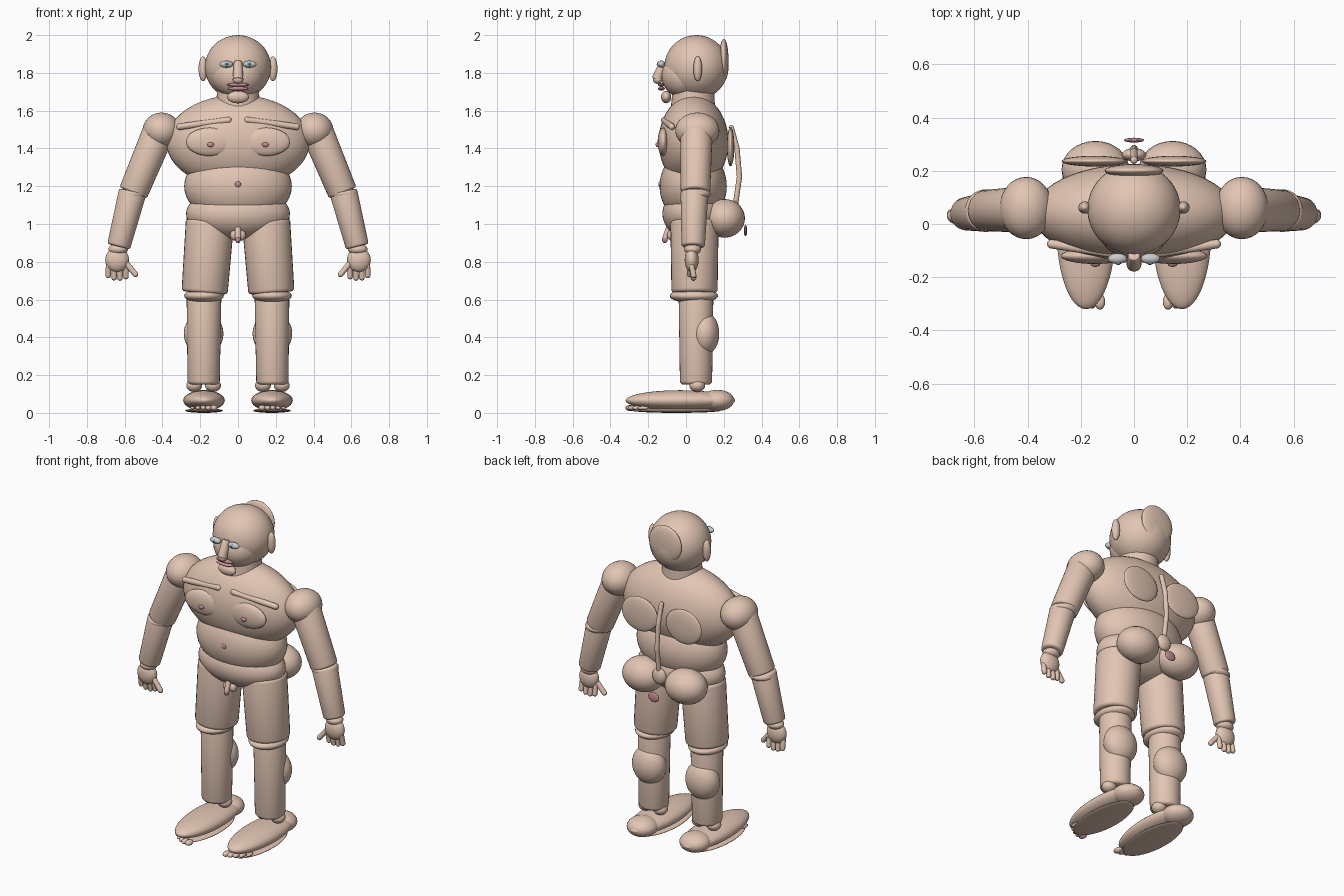
import bpy, bmesh, math
from mathutils import Vector, Matrix


def material(name, rgb):
    m = bpy.data.materials.new(name)
    m.diffuse_color = (*rgb, 1)
    return m


SKIN = material("skin", (0.76, 0.56, 0.45))
PINK = material("pink", (0.55, 0.27, 0.29))
WHITE = material("eye_white", (0.9, 0.92, 0.92))
BLUE = material("iris_blue", (0.3, 0.5, 0.6))
DARK = material("pupil_dark", (0.03, 0.03, 0.03))


def finish(name, bm, mat):
    for f in bm.faces:
        f.smooth = True
    for e in bm.edges:
        if len(e.link_faces) == 2 and e.calc_face_angle(0) > math.radians(40):
            e.smooth = False
    me = bpy.data.meshes.new(name)
    bm.to_mesh(me)
    bm.free()
    me.materials.append(mat)
    ob = bpy.data.objects.new(name, me)
    bpy.context.collection.objects.link(ob)
    return ob


def ball(name, c, r, mat=SKIN, seg=32):
    bm = bmesh.new()
    bmesh.ops.create_uvsphere(bm, u_segments=seg, v_segments=seg // 2, radius=1)
    bm.transform(Matrix.Translation(c) @ Matrix.Diagonal((*r, 1)))
    return finish(name, bm, mat)


def rod(name, a, b, r1, r2, mat=SKIN, bevel=0.0, seg=32):
    a, b = Vector(a), Vector(b)
    d = b - a
    bm = bmesh.new()
    bmesh.ops.create_cone(bm, cap_ends=True, segments=seg, radius1=r1, radius2=r2, depth=d.length)
    if bevel:
        rim = [e for e in bm.edges if any(len(f.verts) > 4 for f in e.link_faces)]
        bmesh.ops.bevel(bm, geom=rim, offset=bevel, segments=3, profile=0.5, affect='EDGES')
    bm.transform(Matrix.Translation((a + b) / 2) @ d.to_track_quat('Z', 'Y').to_matrix().to_4x4())
    return finish(name, bm, mat)


def capsule(name, a, b, r, seg=16):
    rod(name, a, b, r, r, seg=seg)
    for tag, p in (("start", a), ("end", b)):
        ball(f"{name}_{tag}", p, (r, r, r), seg=seg)


# Head and neck
ball("head", (0, 0.055, 1.83), (0.175, 0.17, 0.17), seg=48)
ball("face", (0, -0.005, 1.785), (0.14, 0.125, 0.12))
ball("back_of_head", (0, 0.2, 1.87), (0.11, 0.025, 0.11))
rod("neck", (0, 0.035, 1.56), (0, 0.04, 1.72), 0.12, 0.11)
ball("chin", (0, -0.105, 1.672), (0.058, 0.027, 0.033))
rod("nose", (0, -0.155, 1.765), (0, -0.115, 1.86), 0.028, 0.022, bevel=0.006)
ball("nose_tip", (0, -0.15, 1.765), (0.028, 0.025, 0.023))
ball("upper_lip", (0, -0.13, 1.737), (0.058, 0.018, 0.01), PINK)
ball("lower_lip", (0, -0.13, 1.717), (0.055, 0.018, 0.011), PINK)

# Torso
ball("chest", (0, 0.04, 1.435), (0.38, 0.185, 0.248), seg=48)
ball("abdomen", (0, 0.038, 1.2), (0.285, 0.178, 0.2), seg=48)
ball("hips", (0, 0.04, 1.055), (0.275, 0.165, 0.14), seg=48)
ball("navel", (0, -0.138, 1.21), (0.016, 0.008, 0.016), PINK, 16)

# Spine and tail bone
spine = [(0, 0.24, 1.51), (0, 0.27, 1.4), (0, 0.283, 1.25), (0, 0.26, 1.09)]
for i in range(3):
    capsule(f"spine_{i}", spine[i], spine[i + 1], 0.014)
ball("tail_bone", (0, 0.26, 1.075), (0.045, 0.025, 0.05))
ball("rear_opening", (0, 0.315, 0.965), (0.038, 0.009, 0.03), PINK, 16)

# Groin
rod("groin_front", (0, -0.09, 0.98), (0, -0.11, 0.925), 0.016, 0.015, seg=16)
ball("groin_tip", (0, -0.112, 0.918), (0.015, 0.015, 0.02), PINK, 16)

for side, s in (("left", 1), ("right", -1)):
    def n(part):
        return f"{side}_{part}"

    def p(x, y, z):
        return (s * x, y, z)

    # Face details
    ball(n("ear"), p(0.185, 0.062, 1.822), (0.024, 0.023, 0.066))
    ball(n("eye"), p(0.062, -0.13, 1.846), (0.036, 0.02, 0.019), WHITE)
    ball(n("iris"), p(0.06, -0.144, 1.846), (0.014, 0.009, 0.014), BLUE, 16)
    ball(n("pupil"), p(0.06, -0.15, 1.846), (0.006, 0.005, 0.006), DARK, 16)

    # Chest and back details
    ball(n("chest_muscle"), p(0.148, -0.12, 1.435), (0.128, 0.03, 0.075))
    ball(n("nipple"), p(0.145, -0.152, 1.42), (0.018, 0.009, 0.013), PINK, 16)
    capsule(n("collar_bone"), p(0.31, -0.075, 1.515), p(0.05, -0.115, 1.55), 0.017)
    ball(n("shoulder_blade"), p(0.15, 0.236, 1.41), (0.122, 0.02, 0.105))
    ball(n("buttock"), p(0.145, 0.205, 1.03), (0.127, 0.107, 0.102))
    ball(n("groin_lobe"), p(0.02, -0.075, 0.94), (0.022, 0.025, 0.028), seg=16)

    # Arm
    ball(n("shoulder"), p(0.405, 0.06, 1.495), (0.1, 0.117, 0.095))
    rod(n("upper_arm"), p(0.415, 0.055, 1.5), p(0.555, 0.05, 1.165), 0.086, 0.078, bevel=0.012)
    ball(n("elbow"), p(0.557, 0.05, 1.16), (0.078, 0.08, 0.035))
    rod(n("forearm"), p(0.558, 0.045, 1.17), p(0.632, 0.038, 0.88), 0.074, 0.062, bevel=0.012)
    ball(n("wrist"), p(0.634, 0.035, 0.866), (0.052, 0.045, 0.03))
    ball(n("hand"), p(0.64, 0.03, 0.81), (0.063, 0.037, 0.065))
    for i, tip in enumerate((0.722, 0.714, 0.716, 0.728)):
        x = 0.592 + i * 0.031
        capsule(n(f"finger_{i}"), p(x, 0.03, 0.78), p(x + 0.002, 0.04, tip), 0.015)
    capsule(n("thumb"), p(0.59, 0.025, 0.79), p(0.543, 0.02, 0.733), 0.015)

    # Leg
    rod(n("thigh"), p(0.148, 0.045, 1.02), p(0.177, 0.045, 0.635), 0.128, 0.122, bevel=0.018)
    ball(n("knee"), p(0.18, 0.042, 0.62), (0.105, 0.128, 0.04))
    rod(n("shin"), p(0.18, 0.053, 0.62), p(0.182, 0.053, 0.15), 0.092, 0.085, bevel=0.018)
    ball(n("calf"), p(0.182, 0.098, 0.42), (0.105, 0.078, 0.115))
    for tag, dx in (("inner", -0.05), ("outer", 0.05)):
        ball(n(f"{tag}_ankle"), p(0.182 + dx, 0.06, 0.145), (0.042, 0.042, 0.034))

    # Foot
    ball(n("foot"), p(0.18, -0.03, 0.066), (0.11, 0.29, 0.054), seg=48)
    ball(n("heel"), p(0.18, 0.165, 0.066), (0.09, 0.09, 0.056))
    ball(n("sole"), p(0.18, -0.05, 0.012), (0.1, 0.235, 0.012))
    for i in range(5):
        r = 0.02 - 0.002 * i
        ball(n(f"toe_{i}"), p(0.128 + i * 0.028, -0.292 + 0.004 * i * i, 0.026),
             (r, 0.03, r * 0.8), seg=16)
